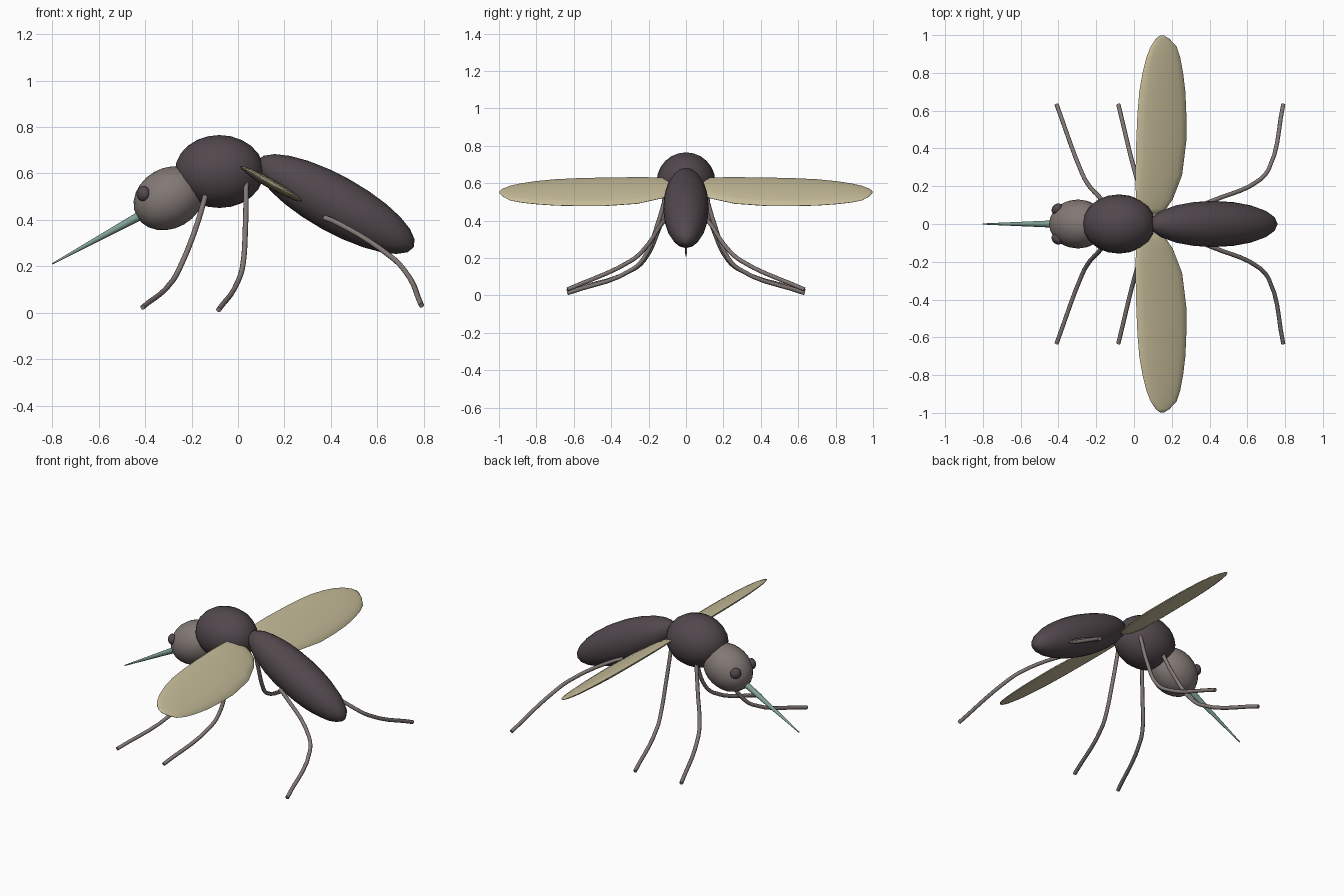
import bpy, bmesh, math
from mathutils import Vector

if "Cube" in bpy.data.objects:
    bpy.data.objects.remove(bpy.data.objects["Cube"])


def material(name, rgb):
    m = bpy.data.materials.new(name)
    m.diffuse_color = (*rgb, 1)
    m.use_nodes = True
    m.node_tree.nodes["Principled BSDF"].inputs["Base Color"].default_value = m.diffuse_color
    return m


DARK = material("dark body", (0.084, 0.065, 0.074))
TAUPE = material("taupe", (0.225, 0.19, 0.178))
WING = material("pale straw", (0.57, 0.505, 0.32))
TEAL = material("grey teal", (0.22, 0.36, 0.315))


def finish(ob, name, mat, angle=60):
    ob.name = name
    ob.data.materials.append(mat)
    bpy.ops.object.select_all(action='DESELECT')
    ob.select_set(True)
    bpy.context.view_layer.objects.active = ob
    bpy.ops.object.shade_smooth_by_angle(angle=math.radians(angle))
    return ob


def ellipsoid(name, loc, radii, mat, tilt=0.0, quat=None, seg=20, rings=12):
    bpy.ops.mesh.primitive_uv_sphere_add(segments=seg, ring_count=rings, radius=1, location=loc)
    ob = bpy.context.object
    ob.scale = radii
    if quat:
        ob.rotation_mode = 'QUATERNION'
        ob.rotation_quaternion = quat
    else:
        ob.rotation_euler = (0, math.radians(tilt), 0)
    return finish(ob, name, mat)


# Body: head, thorax, drooping abdomen
ellipsoid("thorax", (-0.08, 0, 0.608), (0.192, 0.157, 0.157), DARK)
ellipsoid("head", (-0.297, 0, 0.493), (0.16, 0.13, 0.13), TAUPE, tilt=-30)
ellipsoid("abdomen", (0.42, 0, 0.468), (0.385, 0.122, 0.122), DARK, tilt=29)

# Needle mouthpart
tip, base = Vector((-0.8, 0, 0.21)), Vector((-0.36, 0, 0.452))
axis = tip - base
bpy.ops.mesh.primitive_cone_add(vertices=12, radius1=0.022, radius2=0.003, depth=axis.length,
                                location=(tip + base) / 2)
needle = bpy.context.object
needle.rotation_mode = 'QUATERNION'
needle.rotation_quaternion = axis.to_track_quat('Z', 'Y')
finish(needle, "needle", TEAL)

# Wing stations: span y, leading edge x, trailing edge x
STATIONS = [(0.05, 0.07, 0.12), (0.08, 0.03, 0.17), (0.13, 0.010, 0.205), (0.26, 0.008, 0.255),
            (0.44, 0.012, 0.277), (0.58, 0.018, 0.277), (0.70, 0.028, 0.272), (0.80, 0.045, 0.260),
            (0.88, 0.065, 0.245), (0.94, 0.088, 0.225), (0.98, 0.115, 0.188), (0.997, 0.137, 0.16)]


def wing(name, side):
    bm = bmesh.new()
    pitch, n = math.radians(29.5), 16
    rings = []
    for y, lead, trail in STATIONS:
        mid, half = (lead + trail) / 2, (trail - lead) / 2
        z_mid = 0.63 - (mid - 0.01) * math.tan(pitch)
        ring = []
        for i in range(n):
            a = 2 * math.pi * i / n
            u, t = half / math.cos(pitch) * math.cos(a), half * 0.165 * math.sin(a)
            ring.append(bm.verts.new((mid + u * math.cos(pitch) + t * math.sin(pitch), side * y,
                                      z_mid - u * math.sin(pitch) + t * math.cos(pitch))))
        rings.append(ring)
    for a, b in zip(rings, rings[1:]):
        for i in range(n):
            j = (i + 1) % n
            bm.faces.new((a[i], a[j], b[j], b[i]))
    bm.faces.new(rings[0])
    bm.faces.new(rings[-1])
    bmesh.ops.recalc_face_normals(bm, faces=bm.faces)
    me = bpy.data.meshes.new(name)
    bm.to_mesh(me)
    bm.free()
    ob = bpy.data.objects.new(name, me)
    bpy.context.collection.objects.link(ob)
    finish(ob, name, WING, 80)


# Leg paths on the +y side, root to foot
LEGS = {
    "front_leg": [(-0.135, 0.09, 0.52), (-0.185, 0.145, 0.355), (-0.25, 0.22, 0.195),
                  (-0.28, 0.28, 0.14), (-0.41, 0.633, 0.024)],
    "middle_leg": [(0.035, 0.10, 0.56), (0.032, 0.155, 0.37), (0.020, 0.225, 0.20),
                   (0.002, 0.285, 0.14), (-0.083, 0.633, 0.013)],
    "hind_leg": [(0.37, 0.105, 0.41), (0.42, 0.125, 0.39), (0.66, 0.23, 0.24),
                 (0.715, 0.295, 0.185), (0.79, 0.633, 0.032)],
}


def leg(name, pts, side):
    cu = bpy.data.curves.new(name, 'CURVE')
    cu.dimensions = '3D'
    cu.bevel_depth = 0.0115
    cu.bevel_resolution = 2
    cu.resolution_u = 5
    cu.use_fill_caps = True
    sp = cu.splines.new('BEZIER')
    sp.bezier_points.add(len(pts) - 1)
    for bp, (x, y, z) in zip(sp.bezier_points, pts):
        bp.co = (x, side * y, z)
        bp.handle_left_type = bp.handle_right_type = 'AUTO'
    ob = bpy.data.objects.new(name, cu)
    bpy.context.collection.objects.link(ob)
    bpy.ops.object.select_all(action='DESELECT')
    ob.select_set(True)
    bpy.context.view_layer.objects.active = ob
    bpy.ops.object.convert(target='MESH')
    finish(bpy.context.object, name, TAUPE)


# Mirrored parts: eyes, wings, legs
for side, label in ((1, "left"), (-1, "right")):
    normal = Vector((-0.7, side * 0.7, 0.1))
    ellipsoid("eye_" + label, (-0.408, side * 0.081, 0.513), (0.033, 0.033, 0.024), DARK,
              quat=normal.to_track_quat('Z', 'Y'), seg=14, rings=8)
    wing("wing_" + label, side)
    for name, pts in LEGS.items():
        leg(name + "_" + label, pts, side)
